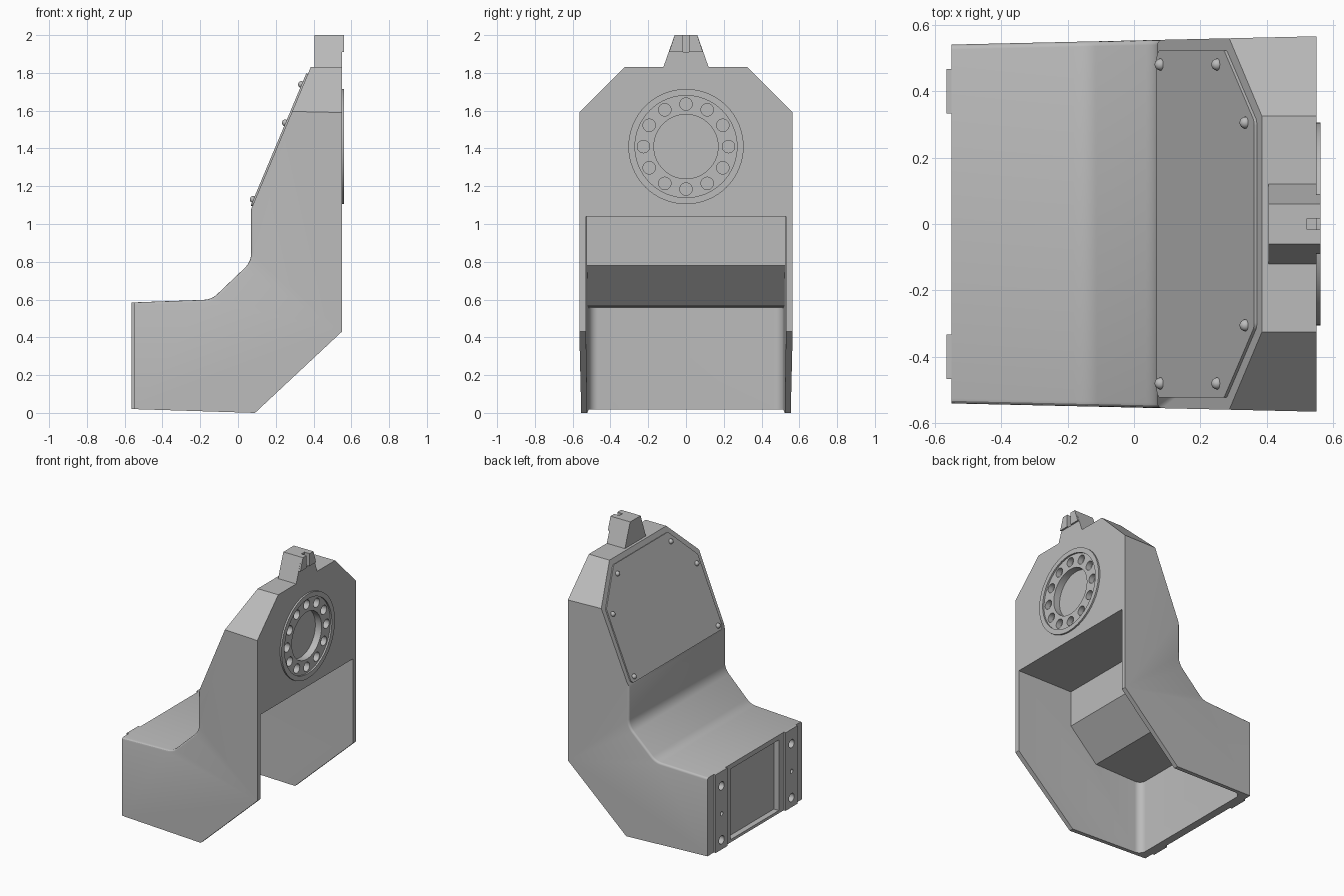
import bpy, bmesh, math
from mathutils import Vector, Matrix

if "Cube" in bpy.data.objects:
    bpy.data.objects.remove(bpy.data.objects["Cube"], do_unlink=True)

grey = bpy.data.materials.new("cast grey")
grey.use_nodes = True
grey.diffuse_color = (0.5, 0.5, 0.5, 1)
grey.node_tree.nodes["Principled BSDF"].inputs["Base Color"].default_value = (0.5, 0.5, 0.5, 1)


def finish(name, bm):
    bmesh.ops.recalc_face_normals(bm, faces=bm.faces)
    mesh = bpy.data.meshes.new(name)
    bm.to_mesh(mesh)
    bm.free()
    mesh.materials.append(grey)
    obj = bpy.data.objects.new(name, mesh)
    bpy.context.collection.objects.link(obj)
    return obj


def place(axis, a, b, t):
    return {"x": (t, a, b), "y": (a, t, b), "z": (a, b, t)}[axis]


def prism_bm(axis, pts, lo, hi):
    """Extrude an outline along one axis."""
    bm = bmesh.new()
    face = bm.faces.new([bm.verts.new(place(axis, a, b, lo)) for a, b in pts])
    new = bmesh.ops.extrude_face_region(bm, geom=[face])["geom"]
    shift = Vector(place(axis, 0, 0, hi - lo))
    bmesh.ops.translate(bm, vec=shift, verts=[v for v in new if isinstance(v, bmesh.types.BMVert)])
    return bm


def prism(name, axis, pts, lo, hi):
    return finish(name, prism_bm(axis, pts, lo, hi))


def rect(a0, a1, b0, b1):
    return [(a0, b0), (a1, b0), (a1, b1), (a0, b1)]


def circle(a, b, r, n=32):
    return [(a + r * math.cos(math.tau * i / n), b + r * math.sin(math.tau * i / n)) for i in range(n)]


def rounded(pts, steps=6):
    """Round each corner that carries a radius as a third value."""
    out = []
    for i, p in enumerate(pts):
        c = Vector(p[:2])
        if len(p) < 3:
            out.append(tuple(c))
            continue
        d0 = (Vector(pts[i - 1][:2]) - c).normalized()
        d1 = (Vector(pts[(i + 1) % len(pts)][:2]) - c).normalized()
        half = d0.angle(d1) / 2
        centre = c + (d0 + d1).normalized() * p[2] / math.sin(half)
        s = c + d0 * p[2] / math.tan(half) - centre
        e = c + d1 * p[2] / math.tan(half) - centre
        for k in range(steps + 1):
            out.append(tuple(centre + s.lerp(e, k / steps).normalized() * p[2]))
    return out


def boolean(obj, cutter, op="DIFFERENCE"):
    cutter.hide_render = True
    mod = obj.modifiers.new("cut", "BOOLEAN")
    mod.operation, mod.object, mod.solver = op, cutter, "EXACT"
    bpy.context.view_layer.objects.active = obj
    bpy.ops.object.modifier_apply(modifier=mod.name)
    bpy.data.objects.remove(cutter, do_unlink=True)


def smooth(obj):
    bpy.ops.object.select_all(action="DESELECT")
    obj.select_set(True)
    bpy.context.view_layer.objects.active = obj
    bpy.ops.object.shade_smooth_by_angle(angle=math.radians(30))


# Housing: side profile, slightly narrower towards the end face
side = rounded([(-0.55, 0.02), (0.09, 0), (0.55, 0.43), (0.55, 1.83), (0.385, 1.83),
                (0.07, 1.08), (0.07, 0.8, 0.11), (-0.14, 0.6, 0.11), (-0.55, 0.585)])
bm = prism_bm("y", side, -1, 1)
for v in bm.verts:
    v.co.y *= 0.5525 + 0.0227 * v.co.x
soft = [e for e in bm.edges if all(v.co.x < 0.08 and v.co.z > 0.5 for v in e.verts)
        and e.verts[0].co.y * e.verts[1].co.y > 0]
bmesh.ops.bevel(bm, geom=soft, offset=0.015, segments=3, profile=0.5, affect="EDGES")
housing = finish("housing", bm)

# Chamfered shoulders
boolean(housing, prism("shoulder_cutter", "x", [(-0.6, -0.1), (0.6, -0.1), (0.6, 1.555), (0.3, 1.855),
                                                (-0.3, 1.855), (-0.6, 1.555)], -1, 1), "INTERSECT")

# Hollow underside
hollow = prism("hollow_cutter", "y", [(0.7, -0.1), (0.7, 1.04), (0.105, 1.04), (0.105, 0.78),
                                      (-0.11, 0.565), (-0.49, 0.555), (-0.49, -0.1)], -0.7, 0.7)
plan = rounded([(0.8, 0.533), (-0.49, 0.515, 0.05), (-0.49, -0.515, 0.05), (0.8, -0.533)])
boolean(hollow, prism("plan_cutter", "z", plan, -0.5, 1.5), "INTERSECT")
boolean(housing, hollow)

# Bore and bolt circle in the mounting face
FLANGE_Z = 1.41
boolean(housing, prism("bore_cutter", "x", circle(0, FLANGE_Z, 0.17, 64), 0.5, 0.6))
for i in range(12):
    a = math.tau * i / 12
    hole = circle(0.225 * math.cos(a), FLANGE_Z + 0.225 * math.sin(a), 0.033, 24)
    boolean(housing, prism("bolt_cutter", "x", hole, 0.51, 0.6))

# Recessed window in the end face
boolean(housing, prism("window_cutter", "x", rect(-0.276, 0.276, 0.04, 0.55), -0.7, -0.51))

# Raised ring around the bolt circle
ring = prism("flange_ring", "x", circle(0, FLANGE_Z, 0.305, 64), 0.548, 0.562)
boolean(ring, prism("ring_cutter", "x", circle(0, FLANGE_Z, 0.27, 64), 0.5, 0.6))
smooth(ring)

# End pads with their holes
for s, label in ((1, "left"), (-1, "right")):
    pad = prism("end_pad_" + label, "x", rect(s * 0.4 - 0.067, s * 0.4 + 0.067, 0.02, 0.585), -0.565, -0.55)
    for z, r in ((0.09, 0.03), (0.28, 0.015), (0.48, 0.03)):
        for target in (pad, housing):
            boolean(target, prism("pad_hole_cutter", "x", circle(s * 0.4, z, r, 24), -0.7, -0.52))
    smooth(pad)
smooth(housing)

# Top lug with a slot and two nubs
lug = prism("top_lug", "x", [(-0.12, 1.83), (0.12, 1.83), (0.06, 2), (-0.06, 2)], 0.405, 0.55)
boolean(lug, prism("slot_cutter", "x", rect(-0.017, 0.017, 1.91, 2.1), 0.52, 0.7))
for s, label in ((1, "left"), (-1, "right")):
    prism("lug_nub_" + label, "x", [(s * 0.017, 1.91), (s * 0.09, 1.91), (s * 0.06, 2), (s * 0.017, 2)],
          0.55, 0.562)

# Cover plate on the slope: local x runs up the slope, local z points outwards
up = Vector((0.315, 0, 0.75)).normalized()
across = Vector((0, 1, 0))
out = up.cross(across)
slope = Matrix((up, across, out)).transposed().to_4x4()
slope.translation = (0.07, 0, 1.08)
cover = prism("cover_plate", "z", rounded([(0.015, -0.523, 0.03), (0.54, -0.523, 0.03), (0.775, -0.31, 0.03),
                                           (0.775, 0.31, 0.03), (0.54, 0.523, 0.03), (0.015, 0.523, 0.03)]),
              -0.002, 0.009)
cover.matrix_world = slope
smooth(cover)

# Domed cover screws
for u, y in ((0.05, 0.48), (0.49, 0.48), (0.71, 0.305)):
    for s in (-1, 1):
        bm = bmesh.new()
        bmesh.ops.create_uvsphere(bm, u_segments=16, v_segments=8, radius=0.018)
        screw = finish("cover_screw", bm)
        screw.matrix_world = slope @ Matrix.Translation((u, s * y, 0.01))
        smooth(screw)
